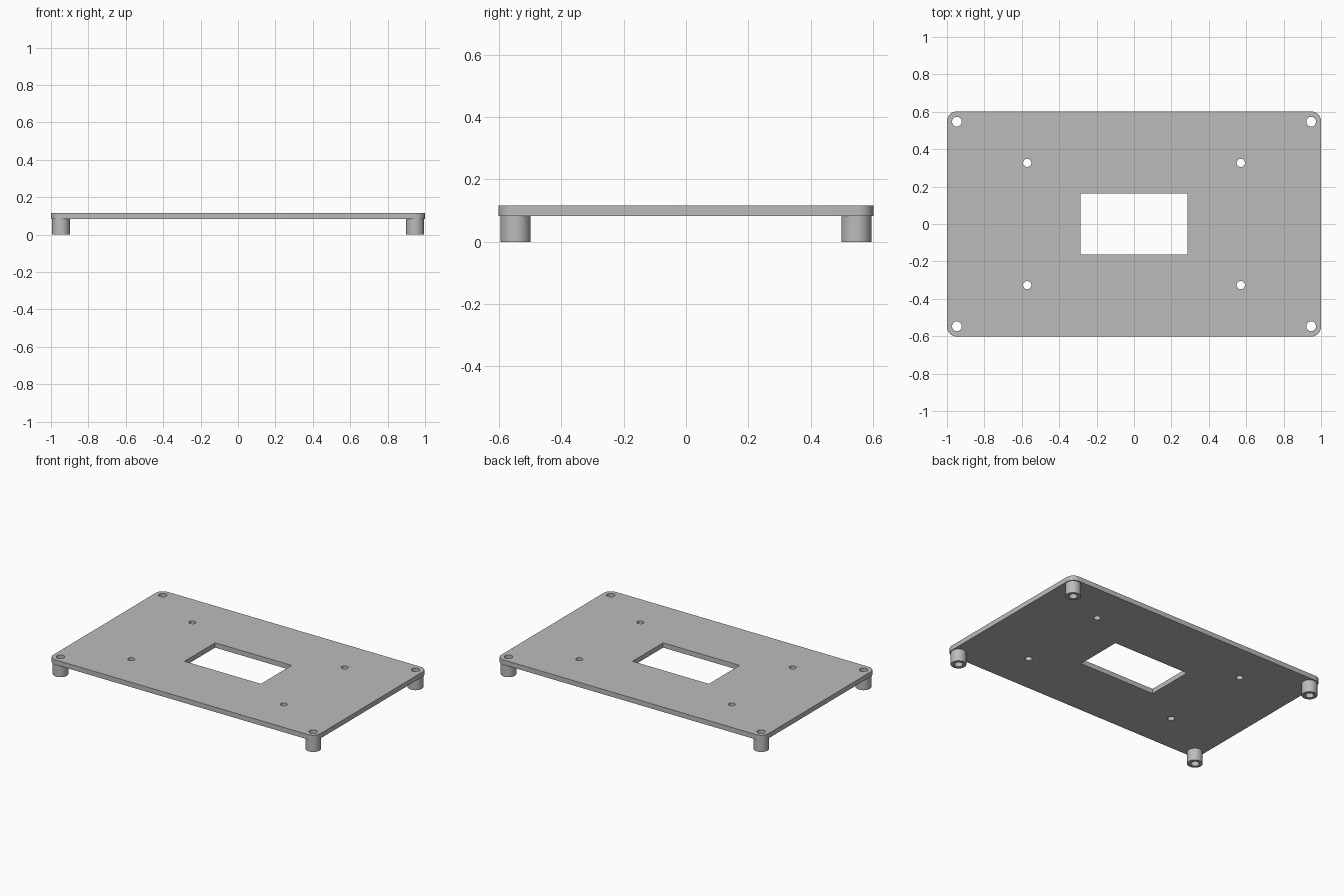
import bpy, bmesh, math

cube = bpy.data.objects.get("Cube")
if cube:
    bpy.data.objects.remove(cube, do_unlink=True)

# Main dimensions
HALF_X, HALF_Y = 1.0, 0.602
PLATE_BOTTOM, PLATE_TOP = 0.083, 0.116
CORNER = (0.947, 0.547)
INNER = (0.571, 0.327)
POST_R, BORE_R, SCREW_R = 0.048, 0.026, 0.022
CORNER_R = 0.053
WINDOW = (0.286, 0.164)
SIDES = 32

grey = bpy.data.materials.new("mid grey")
grey.use_nodes = True
color = (0.5, 0.5, 0.5, 1)
grey.diffuse_color = color
grey.node_tree.nodes["Principled BSDF"].inputs["Base Color"].default_value = color


def circle(radius, cx=0, cy=0):
    return [(cx + radius * math.cos(2 * math.pi * i / SIDES),
             cy + radius * math.sin(2 * math.pi * i / SIDES)) for i in range(SIDES)]


def rectangle(hx, hy):
    return [(-hx, -hy), (hx, -hy), (hx, hy), (-hx, hy)]


def rounded_rectangle(hx, hy, radius, steps=8):
    points = []
    for quarter, (sx, sy) in enumerate([(1, 1), (-1, 1), (-1, -1), (1, -1)]):
        for i in range(steps + 1):
            a = math.pi / 2 * (quarter + i / steps)
            points.append((sx * (hx - radius) + radius * math.cos(a),
                           sy * (hy - radius) + radius * math.sin(a)))
    return points


def prism(bm, outline, z0, z1):
    face = bm.faces.new([bm.verts.new((x, y, z0)) for x, y in outline])
    moved = bmesh.ops.extrude_face_region(bm, geom=[face], use_keep_orig=True)
    for v in moved["geom"]:
        if isinstance(v, bmesh.types.BMVert):
            v.co.z = z1


def tube(bm, outer, inner, z0, z1):
    rings = [[bm.verts.new((x, y, z)) for x, y in circle(r)]
             for r, z in [(outer, z0), (outer, z1), (inner, z1), (inner, z0)]]
    for a, b in zip(rings, rings[1:] + rings[:1]):
        for i in range(SIDES):
            j = (i + 1) % SIDES
            bm.faces.new((a[i], a[j], b[j], b[i]))


def make_object(name, bm):
    bmesh.ops.recalc_face_normals(bm, faces=bm.faces)
    mesh = bpy.data.meshes.new(name)
    bm.to_mesh(mesh)
    bm.free()
    mesh.materials.append(grey)
    obj = bpy.data.objects.new(name, mesh)
    bpy.context.collection.objects.link(obj)
    return obj


def select_only(obj):
    bpy.ops.object.select_all(action="DESELECT")
    obj.select_set(True)
    bpy.context.view_layer.objects.active = obj


signs = [(sx, sy) for sx in (-1, 1) for sy in (-1, 1)]

# Plate with rounded corners
bm = bmesh.new()
prism(bm, rounded_rectangle(HALF_X, HALF_Y, CORNER_R), PLATE_BOTTOM, PLATE_TOP)
plate = make_object("plate", bm)

# Window, corner bores and inner screw holes
bm = bmesh.new()
prism(bm, rectangle(*WINDOW), 0, 0.2)
for sx, sy in signs:
    prism(bm, circle(BORE_R, sx * CORNER[0], sy * CORNER[1]), 0, 0.2)
    prism(bm, circle(SCREW_R, sx * INNER[0], sy * INNER[1]), 0, 0.2)
cutter = make_object("hole_cutter", bm)
cutter.hide_render = True

cut = plate.modifiers.new("holes", "BOOLEAN")
cut.operation = "DIFFERENCE"
cut.solver = "EXACT"
cut.object = cutter
select_only(plate)
bpy.ops.object.modifier_apply(modifier=cut.name)
bpy.data.objects.remove(cutter, do_unlink=True)
bpy.ops.object.shade_smooth_by_angle(angle=math.radians(30))

# Hollow standoff under each corner
for sx, sy in signs:
    bm = bmesh.new()
    tube(bm, POST_R, BORE_R, 0, PLATE_BOTTOM)
    name = ("front" if sy < 0 else "back") + ("_left" if sx > 0 else "_right") + "_standoff"
    post = make_object(name, bm)
    post.location = (sx * CORNER[0], sy * CORNER[1], 0)
    select_only(post)
    bpy.ops.object.shade_smooth_by_angle(angle=math.radians(30))
